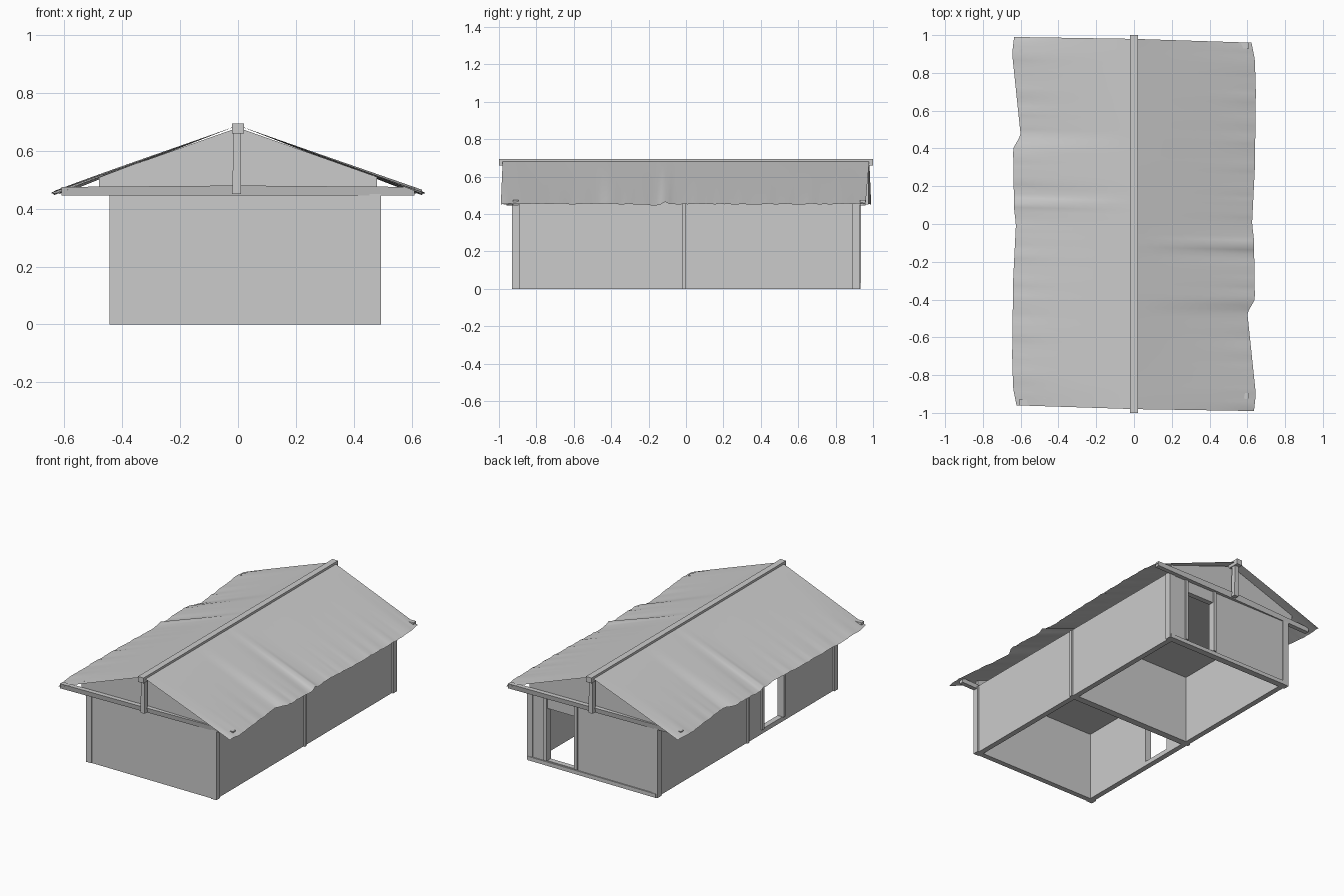
import bpy, bmesh, math, random
from mathutils import Vector

if "Cube" in bpy.data.objects:
    bpy.data.objects.remove(bpy.data.objects["Cube"], do_unlink=True)

grey = bpy.data.materials.new("plain_grey")
grey.use_nodes = True
grey.diffuse_color = (0.6, 0.6, 0.6, 1)
grey.node_tree.nodes["Principled BSDF"].inputs["Base Color"].default_value = (0.6, 0.6, 0.6, 1)


def finish(name, bm):
    bmesh.ops.recalc_face_normals(bm, faces=bm.faces)
    mesh = bpy.data.meshes.new(name)
    bm.to_mesh(mesh)
    bm.free()
    obj = bpy.data.objects.new(name, mesh)
    mesh.materials.append(grey)
    bpy.context.collection.objects.link(obj)
    return obj


def box(name, x, y, z):
    """Box from three (low, high) ranges."""
    bm = bmesh.new()
    bmesh.ops.create_cube(bm, size=1)
    for v in bm.verts:
        v.co = Vector([(r[0] + r[1]) / 2 + c * (r[1] - r[0]) for r, c in zip((x, y, z), v.co)])
    return finish(name, bm)


def prism(name, profile, y0, y1):
    """Profile in x and z, extruded along y."""
    bm = bmesh.new()
    face = bm.faces.new([bm.verts.new((px, y0, pz)) for px, pz in profile])
    out = bmesh.ops.extrude_face_region(bm, geom=[face])
    moved = [v for v in out["geom"] if isinstance(v, bmesh.types.BMVert)]
    bmesh.ops.translate(bm, verts=moved, vec=(0, y1 - y0, 0))
    return finish(name, bm)


X0, X1, Y, T, H = -0.435, 0.485, 0.925, 0.035, 0.46
SILL, LINTEL = 0.03, 0.37

# Solid walls and the partition between the two rooms
box("front_wall", (X0, X1), (-Y, -Y + T), (0, H))
box("left_wall", (X1 - T, X1), (-Y, Y), (0, H))
box("partition_wall", (X0, X1), (-0.03, 0.015), (0, H))

# Back wall around its doorway
DX0, DX1 = 0.15, 0.35
box("back_wall_wide", (X0, DX0), (Y - T, Y), (0, H))
box("back_wall_narrow", (DX1, X1), (Y - T, Y), (0, H))
box("back_door_lintel", (DX0, DX1), (Y - T, Y), (LINTEL, H))
box("back_door_sill", (DX0, DX1), (Y - T, Y), (0, SILL))

# Right wall around its doorway
DY0, DY1 = -0.37, -0.17
box("right_wall_back", (X0, X0 + T), (DY1, Y), (0, H))
box("right_wall_front", (X0, X0 + T), (-Y, DY0), (0, H))
box("right_door_lintel", (X0, X0 + T), (DY0, DY1), (LINTEL, H))
box("right_door_sill", (X0, X0 + T), (DY0, DY1), (0, SILL))

# Door jambs, slightly proud of the walls
for i, x in enumerate((DX0 - 0.02, DX1)):
    box(f"back_door_jamb_{i}", (x, x + 0.02), (Y - T, Y + 0.01), (SILL, H))
for i, y in enumerate((DY0 - 0.02, DY1)):
    box(f"right_door_jamb_{i}", (X0 - 0.01, X0 + T), (y, y + 0.02), (SILL, H))

# Corner and middle posts
for side, x in (("right", (X0 - 0.01, X0 + 0.03)), ("left", (X1 - 0.03, X1 + 0.01))):
    for end, y in (("front", (-Y - 0.005, -Y + T)), ("middle", (-0.02, 0.0)), ("back", (Y - T, Y + 0.005))):
        box(f"{end}_{side}_post", x, y, (0, H))

# Flat ceiling and base strip along the back
box("ceiling", (X0, X1), (-Y, Y), (0.45, 0.465))
box("back_base_strip", (X0, X1), (Y, Y + 0.008), (0, 0.025))

# Ridge beam
box("ridge_beam", (-0.02, 0.02), (-1, 1), (0.66, 0.695))

# Gables, tie beams and king posts, turned half round for the back end
gable_profile = [(-0.48, 0.45), (0.48, 0.45), (0.48, 0.51), (0, 0.68), (-0.48, 0.51)]
for end, s in (("front", 1), ("back", -1)):
    parts = [prism(f"{end}_gable", gable_profile, -Y, -Y + 0.02),
             prism(f"{end}_king_post", [(-0.02, 0.45), (0.01, 0.45), (0.01, 0.67), (-0.015, 0.67)], -0.975, -0.945),
             prism(f"{end}_tie_beam", [(-0.61, 0.445), (0.61, 0.445), (0.61, 0.475), (0, 0.48), (-0.61, 0.475)],
                   -0.96, -0.93)]
    # The tie beam swings back into the wall at one end
    for v in parts[2].data.vertices:
        v.co.y += max(0, v.co.x + 0.1) * 0.05
    if s < 0:
        for p in parts:
            p.rotation_euler.z = math.pi

# Cloth roof: wavy eave line as (distance along ridge, half width)
eave = [(-0.97, 0.62), (-0.87, 0.64), (-0.7, 0.645), (-0.3, 0.64), (0.0, 0.625), (0.08, 0.635),
        (0.4, 0.64), (0.47, 0.6), (0.9, 0.645), (0.99, 0.635)]


def eave_width(y):
    for (ya, wa), (yb, wb) in zip(eave, eave[1:]):
        if y <= yb:
            return wa + (wb - wa) * max(0, y - ya) / (yb - ya)
    return eave[-1][1]


random.seed(4)
ROWS, COLS = 80, 10
for side, turn in (("right", 0), ("left", math.pi)):
    bm = bmesh.new()
    rows = []
    for i in range(ROWS + 1):
        row = []
        drop = random.uniform(-0.004, 0.002)
        for j in range(COLS + 1):
            u = j / COLS
            # Ends run slightly askew to the ridge
            y = (0.98 + 0.01 * u) * i / ROWS - (0.98 - 0.02 * u) * (1 - i / ROWS)
            z = 0.688 - 0.233 * u + drop * u ** 4
            # Fold pulled in near the middle
            z += 0.014 * u * math.exp(-((y - 0.11) / 0.018) ** 2) - 0.008 * u * math.exp(-((y - 0.15) / 0.05) ** 2)
            row.append(bm.verts.new((-eave_width(y) * u, y, z)))
        rows.append(row)
    for a, b in zip(rows, rows[1:]):
        for j in range(COLS):
            bm.faces.new((a[j], a[j + 1], b[j + 1], b[j]))
    roof = finish(f"{side}_roof_cloth", bm)
    if roof.data.polygons[0].normal.z < 0:
        roof.data.flip_normals()
    for p in roof.data.polygons:
        p.use_smooth = True
    roof.rotation_euler.z = turn
